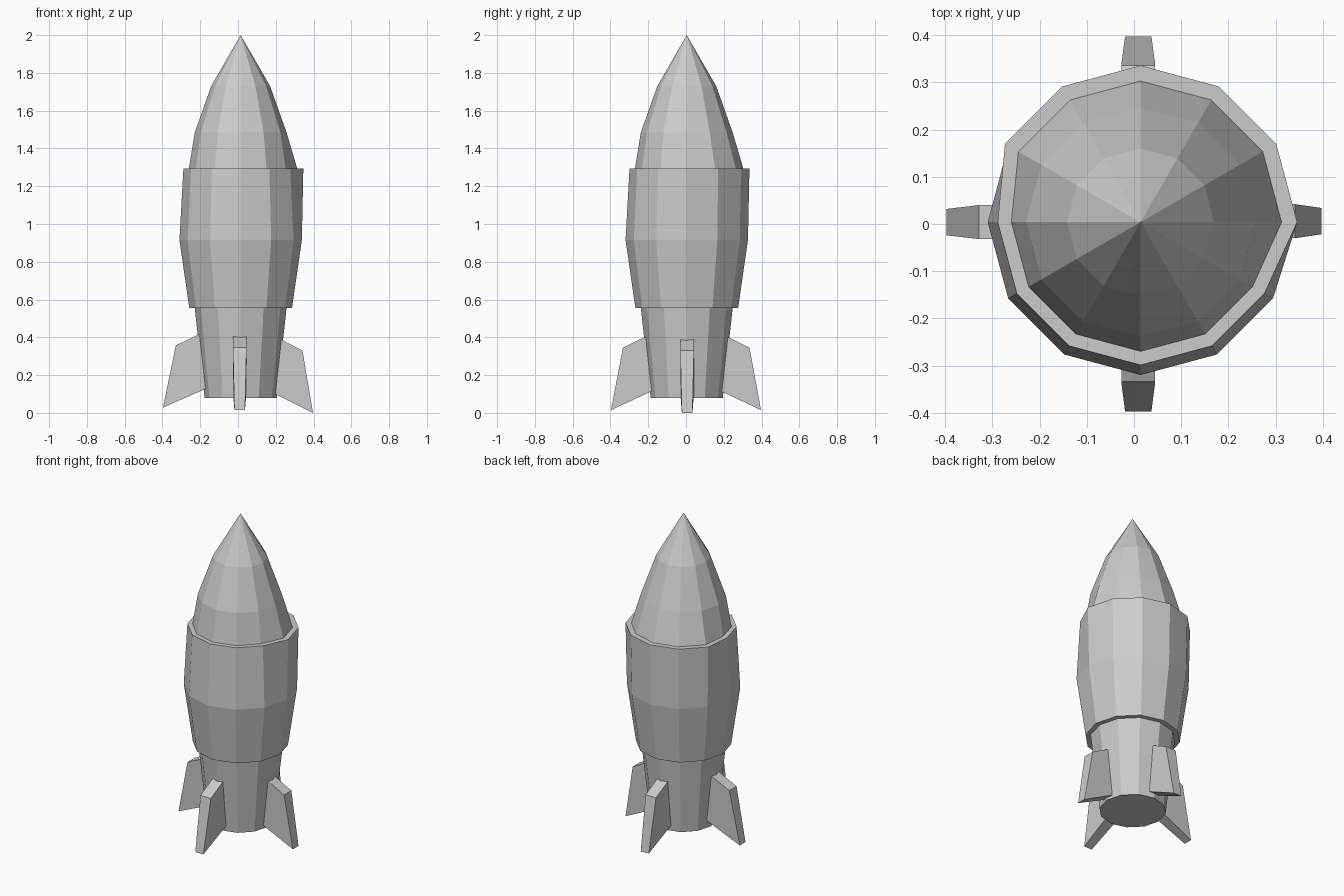
import bpy
from math import cos, sin, pi

if "Cube" in bpy.data.objects:
    bpy.data.objects.remove(bpy.data.objects["Cube"])

SIDES = 12
CX, CY = 0.014, 0.004  # hull axis, slightly off the origin


def make_object(name, verts, faces):
    mesh = bpy.data.meshes.new(name)
    mesh.from_pydata(verts, [], faces)
    mesh.update()
    obj = bpy.data.objects.new(name, mesh)
    bpy.context.collection.objects.link(obj)
    return obj


def lathe(name, profile, cap_bottom=False, tip=None):
    """Rings of (back radius, front radius, z); the two halves may differ."""
    verts, faces = [], []
    for r_back, r_front, z in profile:
        for i in range(SIDES):
            r = r_back if i < SIDES // 2 else r_front
            a = 2 * pi * i / SIDES
            verts.append((CX + r * cos(a), CY + r * sin(a), z))
    for k in range(len(profile) - 1):
        for i in range(SIDES):
            j = (i + 1) % SIDES
            a, b = k * SIDES, (k + 1) * SIDES
            faces.append((a + i, a + j, b + j, b + i))
    if cap_bottom:
        faces.append(tuple(reversed(range(SIDES))))
    if tip is not None:
        base = (len(profile) - 1) * SIDES
        verts.append((CX, CY, tip))
        for i in range(SIDES):
            faces.append((base + i, base + (i + 1) % SIDES, len(verts) - 1))
    return make_object(name, verts, faces)


def fin(name, direction, centre, outline):
    """Four-cornered blade of (distance, z, half width) along a direction."""
    dx, dy = direction
    verts = []
    for side in (-1, 1):
        for d, z, h in outline:
            verts.append((dx * d - dy * side * h + abs(dy) * centre,
                          dy * d + dx * side * h + abs(dx) * centre, z))
    faces = [(0, 1, 2, 3), (7, 6, 5, 4)]
    for i in range(4):
        j = (i + 1) % 4
        faces.append((j, i, i + 4, j + 4))
    return make_object(name, verts, faces)


# Tapered engine section
lathe("lower_body", [(0.191, 0.191, 0.08), (0.243, 0.243, 0.555)], cap_bottom=True)

# Thick mid band with its lower and upper lips
lathe("middle_band", [(0.243, 0.243, 0.555), (0.272, 0.272, 0.555),
                      (0.324, 0.324, 0.915), (0.332, 0.303, 1.295),
                      (0.299, 0.274, 1.295)])

# Pointed nose
lathe("nose_cone", [(0.299, 0.274, 1.295), (0.243, 0.243, 1.485),
                    (0.156, 0.156, 1.73)], tip=2.0)

# Four swept fins: name, direction, sideways centre, body offset, height offset
for name, direction, centre, shift, lift in (
        ("right_fin", (1, 0), 0.006, 0.015, -0.015),
        ("left_fin", (-1, 0), 0.004, -0.01, 0.013),
        ("front_fin", (0, -1), 0.009, 0.0, 0.0),
        ("back_fin", (0, 1), 0.009, 0.005, 0.0)):
    fin(name, direction, centre, [
        (0.18 + shift, 0.115 + lift, 0.036),
        (0.397, 0.015 + lift, 0.028),
        (0.334 + shift * 0.5, 0.345 + lift, 0.036),
        (0.205 + shift, 0.408 + lift, 0.036)])
